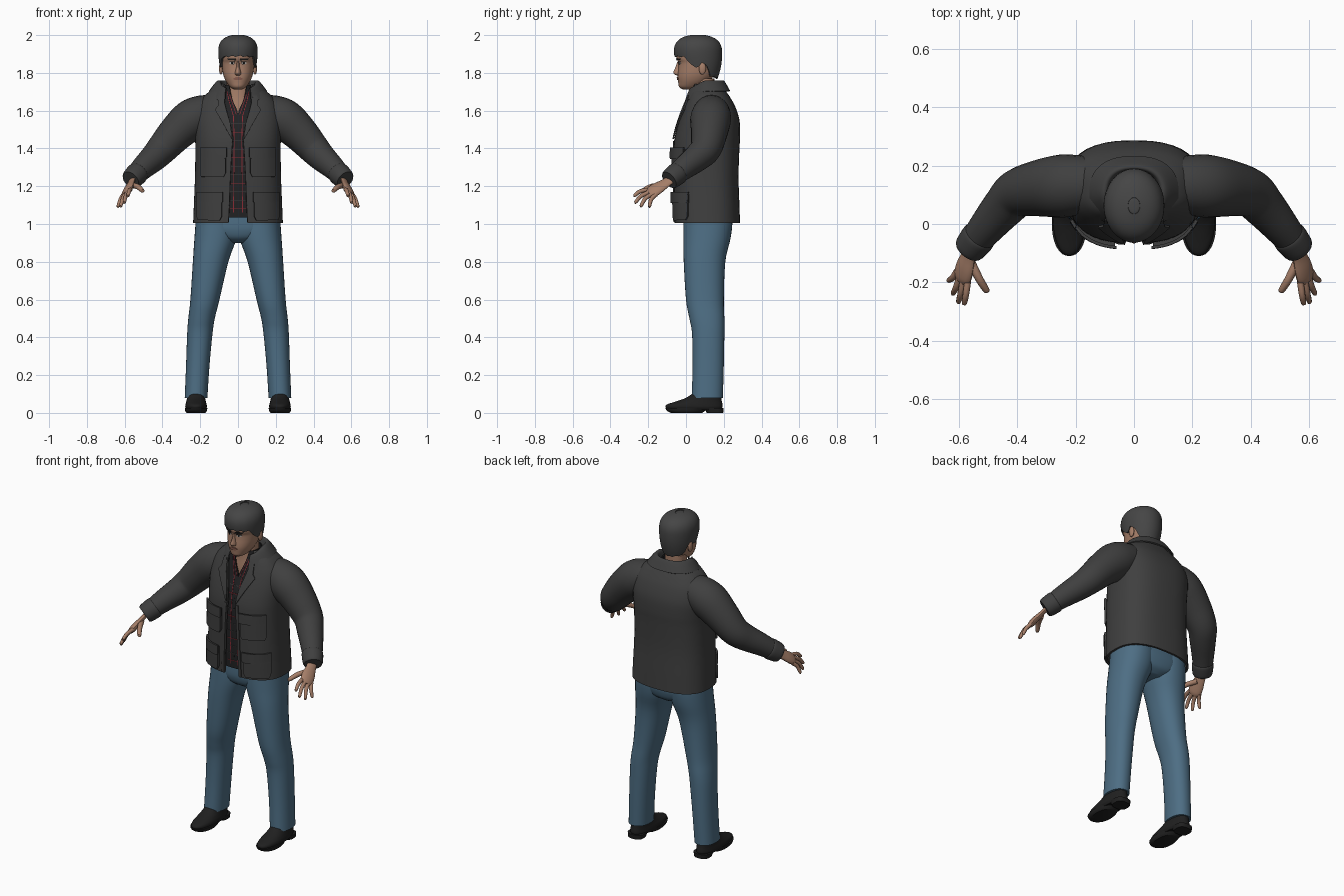
import bpy, bmesh, math
from mathutils import Vector

if "Cube" in bpy.data.objects:
    bpy.data.objects.remove(bpy.data.objects["Cube"], do_unlink=True)


def material(name, *rgb):
    m = bpy.data.materials.new(name)
    m.use_nodes = True
    m.diffuse_color = (*rgb, 1)
    m.node_tree.nodes["Principled BSDF"].inputs["Base Color"].default_value = (*rgb, 1)
    return m


JACKET = material("charcoal cloth", .05, .05, .05)
HAIR = material("dark grey hair", .06, .06, .06)
SKIN = material("skin", .38, .21, .14)
DENIM = material("blue denim", .075, .155, .23)
LEATHER = material("black leather", .014, .014, .014)
SHIRT = material("black shirt", .016, .016, .017)
RED = material("red thread", .25, .025, .035)
WHITE = material("eye white", .5, .47, .44)
LIP = material("lip", .25, .11, .08)


def finish(obj, mat, angle=40):
    obj.data.materials.append(mat)
    bpy.ops.object.select_all(action='DESELECT')
    obj.select_set(True)
    bpy.context.view_layer.objects.active = obj
    for mod in list(obj.modifiers):
        bpy.ops.object.modifier_apply(modifier=mod.name)
    bpy.ops.object.shade_smooth_by_angle(angle=math.radians(angle))
    return obj


def skin(name, rings, mat, closed=True, caps=True, thick=0):
    """Bridge equal rings of points into a surface."""
    bm = bmesh.new()
    rows = [[bm.verts.new(p) for p in r] for r in rings]
    n = len(rows[0])
    for a, b in zip(rows, rows[1:]):
        for i in range(n if closed else n - 1):
            j = (i + 1) % n
            bm.faces.new((a[i], a[j], b[j], b[i]))
    if closed and caps:
        bm.faces.new(rows[0])
        bm.faces.new(rows[-1])
    bmesh.ops.recalc_face_normals(bm, faces=bm.faces)
    mesh = bpy.data.meshes.new(name)
    bm.to_mesh(mesh)
    bm.free()
    obj = bpy.data.objects.new(name, mesh)
    bpy.context.collection.objects.link(obj)
    if thick:
        mod = obj.modifiers.new("thickness", 'SOLIDIFY')
        mod.thickness, mod.offset = thick, 0
    return finish(obj, mat)


def smooth(rows, k=4):
    """Catmull-Rom resampling of rows of numbers."""
    out = []
    for i in range(len(rows) - 1):
        quad = zip(rows[max(i - 1, 0)], rows[i], rows[i + 1], rows[min(i + 2, len(rows) - 1)])
        quad = list(quad)
        for s in range(k):
            t = s / k
            out.append(tuple(b + .5 * t * (c - a + t * (2*a - 5*b + 4*c - d + t * (3*(b - c) + d - a)))
                             for a, b, c, d in quad))
    return out + [tuple(rows[-1])]


def spow(v, e):
    return math.copysign(abs(v) ** e, v)


def ring(z, yf, yb, rx, cx=0, gap=None, n=2.4, count=36):
    """Horizontal rounded section; a gap leaves it open at the front."""
    start = 0 if gap is None else math.asin(min(.98, max(0, gap) / rx) ** (n / 2))
    total = count if gap is None else count + 1
    pts = []
    for i in range(total):
        t = start + (math.tau - 2 * start) * i / count
        pts.append((cx + rx * spow(math.sin(t), 2 / n),
                    (yf + yb) / 2 - (yb - yf) / 2 * spow(math.cos(t), 2 / n), z))
    return pts


def loft(name, rows, mat, side=1, n=2.4):
    rings = [ring(r[0], r[1], r[2], r[3], side * (r[4] if len(r) > 4 else 0), n=n) for r in smooth(rows)]
    return skin(name, rings, mat)


def open_loft(name, rows, mat, thick, n=2.4):
    return skin(name, [ring(*r[:4], gap=r[4], n=n) for r in smooth(rows)], mat, closed=False, thick=thick)


def sample(rows, z):
    for a, b in zip(rows, rows[1:]):
        if z <= b[0]:
            t = max(0, (z - a[0]) / (b[0] - a[0]))
            return [u + (v - u) * t for u, v in zip(a, b)]
    return rows[-1]


def panel(name, rows, body, mat, lift=.004, thick=.006, n=2.4, side=1):
    """Plate following the front of a body; rows are height, inner x, outer x."""
    body, grid = smooth(body), []
    for i in range(len(rows) - 1):
        for s in range(5 if i == len(rows) - 2 else 4):
            z, x0, x1 = [a + (b - a) * s / 4 for a, b in zip(rows[i], rows[i + 1])]
            _, yf, yb, rx = sample(body, z)[:4]
            line = []
            for j in range(7):
                x = x0 + (x1 - x0) * j / 6
                depth = (1 - min(.985, abs(x) / rx) ** n) ** (1 / n)
                line.append((side * x, (yf + yb) / 2 - (yb - yf) / 2 * depth - lift, z))
            grid.append(line)
    return skin(name, grid, mat, closed=False, thick=thick)


def tube(name, path, mat, side=1, across=(1, 0, 0), flat=1, count=16):
    """Round or flattened limb; path rows are x, y, z, radius."""
    path, rings = smooth(path), []
    for i, p in enumerate(path):
        t = (Vector(path[min(i + 1, len(path) - 1)][:3]) - Vector(path[max(i - 1, 0)][:3])).normalized()
        a = Vector(across)
        a = (a - t * a.dot(t)).normalized()
        b = t.cross(a) * flat
        pts = [Vector(p[:3]) + p[3] * (a * math.cos(math.tau * k / count) + b * math.sin(math.tau * k / count))
               for k in range(count)]
        rings.append([(side * v.x, v.y, v.z) for v in pts])
    return skin(name, rings, mat)


# Head and neck
HEAD = [(1.712, -.015, .05, .022), (1.725, -.036, .08, .042), (1.75, -.041, .115, .061),
        (1.775, -.044, .14, .073), (1.8, -.043, .155, .08), (1.83, -.04, .165, .084),
        (1.855, -.04, .17, .086), (1.88, -.05, .172, .088), (1.93, -.045, .17, .085), (1.965, 0, .13, .055)]
loft("head", HEAD, SKIN, n=2.2)
loft("neck", [(1.55, .03, .17, .1), (1.62, .035, .16, .078), (1.68, .042, .15, .061), (1.77, .045, .15, .06)], SKIN)
loft("nose", [(1.785, -.045, 0, .01), (1.792, -.06, 0, .017), (1.803, -.067, 0, .016),
              (1.83, -.056, 0, .01), (1.86, -.045, 0, .008)], SKIN, n=2)
panel("lips", [(1.762, -.014, .014), (1.769, -.026, .026), (1.777, -.012, .012)], HEAD, LIP, .002, .006, 2.2)
for s, label in ((1, "left"), (-1, "right")):
    panel(label + "_eye", [(1.845, .026, .036), (1.851, .017, .046), (1.858, .024, .04)],
          HEAD, WHITE, .001, .003, 2.2, s)
    panel(label + "_iris", [(1.845, .028, .035), (1.858, .027, .036)], HEAD, LEATHER, .003, .003, 2.2, s)
    panel(label + "_eyelid", [(1.857, .016, .047), (1.861, .02, .043)], HEAD, LEATHER, .002, .003, 2.2, s)
    panel(label + "_eyebrow", [(1.868, .011, .05), (1.877, .016, .058)], HEAD, LEATHER, .002, .005, 2.2, s)
    bpy.ops.mesh.primitive_uv_sphere_add(segments=16, ring_count=10, location=(s * .09, .087, 1.823))
    ear = bpy.context.object
    ear.name, ear.scale = label + "_ear", (.011, .019, .032)
    finish(ear, SKIN)

# Hair cap with a hairline that drops at the sideburns and nape
HAIR_ROWS = smooth([(1.765, -.03, .16, .076), (1.8, -.036, .172, .086), (1.85, -.046, .183, .094),
                    (1.9, -.058, .186, .099), (1.94, -.056, .182, .097), (1.97, -.037, .163, .082),
                    (1.988, -.005, .13, .055), (1.997, .035, .09, .02)])
HAIRLINE = [(0, 1.89), (55, 1.885), (72, 1.835), (88, 1.83), (98, 1.855), (108, 1.85), (125, 1.785), (180, 1.77)]
hair = []
for v in range(17):
    level = []
    for i in range(48):
        deg = 360 * i / 48
        low = sample(HAIRLINE, min(deg, 360 - deg))[1] + .004 * math.sin(i * 2.1)
        z = low + (1.997 - low) * math.sin(v / 16 * math.pi / 2)
        _, yf, yb, rx = sample(HAIR_ROWS, z)
        a = math.radians(deg)
        level.append((rx * math.sin(a), (yf + yb) / 2 - (yb - yf) / 2 * math.cos(a), z))
    hair.append(level)
skin("hair", hair, HAIR, caps=False, thick=.01)
loft("crown", [(1.98, .0, .125, .055), (1.997, .033, .092, .022), (2, .05, .075, .008)], HAIR, n=2)

# Shirt with an open neck and woven checks
SHIRT_ROWS = [(1.035, -.03, .2, .2, 0), (1.2, -.035, .2, .2, 0), (1.45, -.03, .2, .19, 0), (1.58, .005, .2, .16, 0),
              (1.64, .018, .18, .12, .022), (1.69, .026, .168, .085, .038), (1.735, .033, .165, .072, .045)]
open_loft("shirt", SHIRT_ROWS, SHIRT, .006)
for s, label in ((1, "left"), (-1, "right")):
    panel(label + "_shirt_stripe", [(1.06, .022, .026), (1.45, .018, .022), (1.57, .022, .026),
                                    (1.64, .042, .046), (1.7, .056, .06)], SHIRT_ROWS, RED, .004, .002, side=s)
    panel(label + "_shirt_trim", [(1.58, .008, .011), (1.64, .028, .031), (1.69, .044, .047)],
          SHIRT_ROWS, RED, .004, .002, side=s)
for i in range(11):
    z = 1.08 + i * .045
    panel("shirt_check_%d" % i, [(z, -.045, .045), (z + .003, -.045, .045)], SHIRT_ROWS,
          RED if i % 3 == 0 else JACKET, .004, .002)

# Jacket body, open down the front
COAT = [(1.005, -.055, .28, .232, .05), (1.1, -.058, .277, .228, .045), (1.25, -.06, .272, .222, .04),
        (1.4, -.06, .277, .22, .031), (1.47, -.052, .281, .222, .028), (1.55, -.03, .277, .224, .045),
        (1.62, -.005, .255, .21, .064), (1.665, .012, .23, .182, .075), (1.695, .022, .21, .15, .078),
        (1.72, .028, .195, .11, .075), (1.738, .03, .188, .09, .07)]
open_loft("jacket", COAT, JACKET, .012, 2.6)

# Turned-down collar
collar = []
for r in smooth([(1.69, .03, .17, .082, .06), (1.74, .022, .186, .09, .062), (1.757, .012, .194, .1, .064),
                 (1.745, .004, .206, .118, .066), (1.703, -.012, .23, .15, .07)]):
    collar.append([(x, y, z - .55 * max(0, .1 - y)) for x, y, z in ring(*r[:4], gap=r[4])])
skin("collar", collar, JACKET, closed=False, thick=.008)

for s, label in ((1, "left"), (-1, "right")):
    # Lapel and front pockets
    panel(label + "_lapel", [(1.45, .03, .034), (1.53, .04, .078), (1.605, .062, .122),
                             (1.625, .067, .105), (1.68, .08, .1)], COAT, JACKET, .012, .008, 2.6, s)
    for part, top, bottom, x0, x1 in (("chest", 1.405, 1.25, .065, .195), ("hip", 1.17, 1.02, .085, .212)):
        panel(f"{label}_{part}_pocket", [(bottom, x0 + .01, x1 - .006), (bottom + .02, x0, x1), (top - .01, x0, x1)],
              COAT, JACKET, .01, .02, 2.6, s)
        panel(f"{label}_{part}_pocket_flap", [(top - .06, x0 + .002, x1), (top - .05, x0 - .005, x1 + .003),
                                              (top, x0 - .005, x1 + .003)], COAT, JACKET, .023, .01, 2.6, s)
    panel(label + "_front_edge", [(1.01, .05, .066), (1.25, .04, .056), (1.44, .03, .046)],
          COAT, JACKET, .008, .006, 2.6, s)

    # Sleeve and cuff
    tube(label + "_sleeve", [(.1, .135, 1.595, .085), (.18, .135, 1.583, .1), (.25, .13, 1.55, .108),
                             (.33, .122, 1.478, .096), (.4, .105, 1.4, .083), (.445, .06, 1.352, .074),
                             (.505, -.01, 1.297, .062), (.56, -.078, 1.24, .05)],
         JACKET, s, across=(0, 1, 0), count=24)
    tube(label + "_cuff", [(.527, -.037, 1.274, .054), (.534, -.046, 1.267, .06), (.56, -.079, 1.241, .056),
                           (.568, -.089, 1.233, .05)], JACKET, s, across=(0, 1, 0), count=24)

    # Hand
    tube(label + "_palm", [(.555, -.07, 1.245, .027), (.568, -.11, 1.215, .031), (.58, -.15, 1.19, .039),
                           (.588, -.18, 1.17, .039), (.592, -.195, 1.16, .028)],
         SKIN, s, across=(.05, .07, -.035), flat=.45)
    for finger, base, tip in (("index", (.57, -.195, 1.182), (.583, -.278, 1.148)),
                              ("middle", (.585, -.19, 1.17), (.603, -.272, 1.112)),
                              ("ring", (.597, -.178, 1.16), (.622, -.242, 1.092)),
                              ("little", (.606, -.16, 1.155), (.637, -.196, 1.09)),
                              ("thumb", (.562, -.125, 1.205), (.502, -.235, 1.175))):
        a, b = Vector(base), Vector(tip)
        mid = a.lerp(b, .5) + Vector((0, -.006, .008))
        width = .015 if finger == "thumb" else .0115
        tube(f"{label}_{finger}_finger", [(*a, width), (*mid, width * .95), (*a.lerp(b, .93), width * .75),
                                          (*b, width * .3)], SKIN, s, across=(1, .3, 0), count=10)

    # Trouser leg
    loft(label + "_trouser_leg", [(.08, .03, .195, .06, .222), (.25, .035, .2, .062, .213), (.42, .032, .203, .067, .202),
                                  (.5, .018, .203, .07, .193), (.6, .0, .2, .077, .175), (.8, -.012, .208, .094, .145),
                                  (.92, -.014, .235, .111, .12), (1.0, -.013, .245, .113, .112),
                                  (1.06, -.01, .24, .11, .11)], DENIM, s, n=2.2)

    # Shoe with separate sole and heel
    loft(label + "_shoe", [(.016, -.095, .185, .05, .222), (.03, -.108, .193, .057, .222), (.045, -.1, .193, .056, .222),
                           (.06, -.055, .19, .052, .222), (.08, .0, .187, .048, .222), (.11, .045, .185, .045, .222)],
         LEATHER, s, n=2.2)
    loft(label + "_sole", [(0, -.08, .085, .05, .222), (.01, -.1, .1, .057, .222), (.026, -.11, .12, .06, .222)],
         LEATHER, s, n=2.2)
    loft(label + "_heel", [(0, .11, .197, .046, .222), (.026, .095, .199, .05, .222)], LEATHER, s, n=2.8)

# Trouser seat joining the legs
loft("trouser_seat", [(.9, .04, .19, .05), (.925, .005, .225, .14), (.96, -.01, .24, .205),
                      (1.0, -.014, .245, .224), (1.07, -.012, .24, .218)], DENIM)
